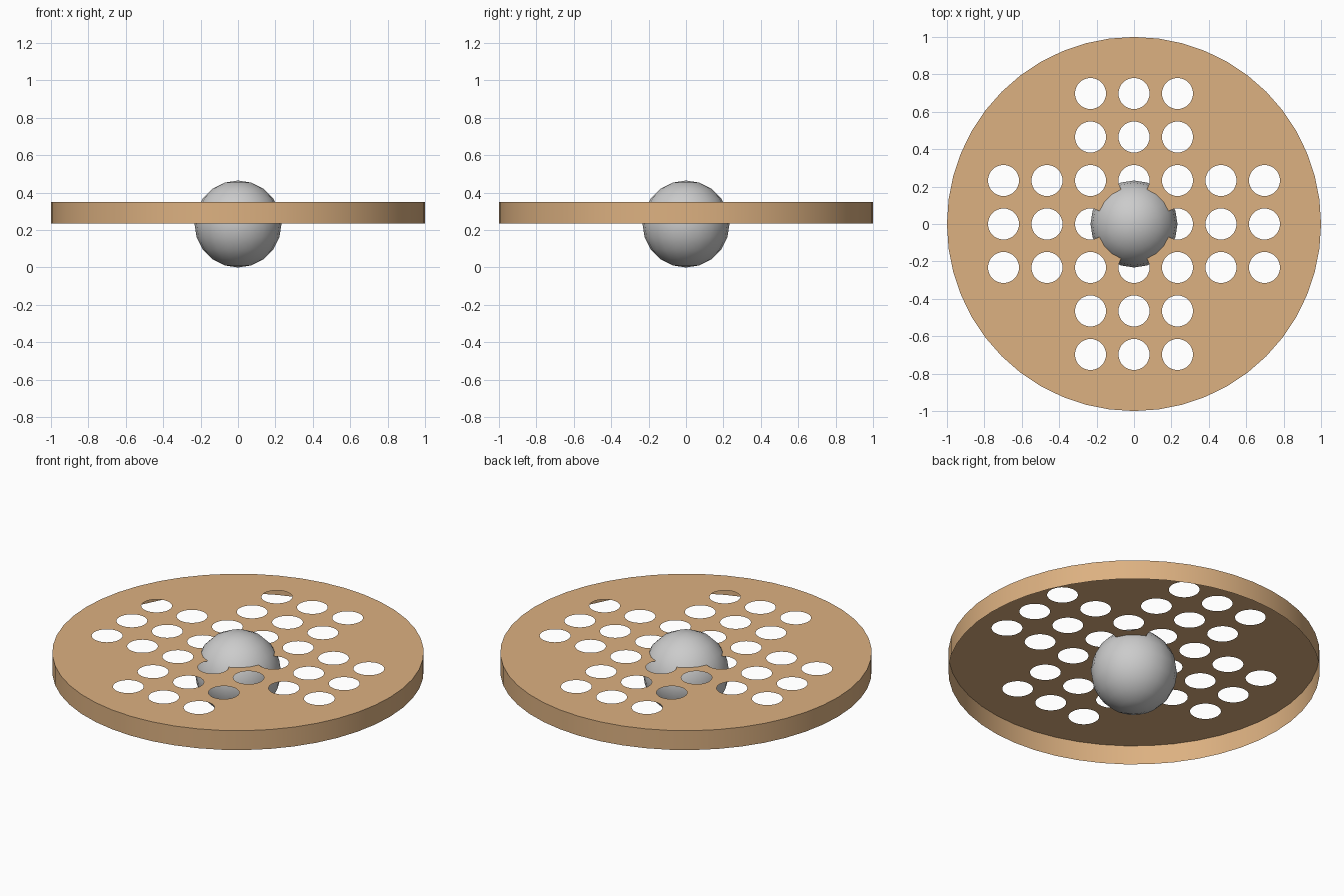
import bpy, bmesh, math
from mathutils import Matrix

if "Cube" in bpy.data.objects:
    bpy.data.objects.remove(bpy.data.objects["Cube"])

PITCH, HOLE_R = 0.2325, 0.083
Z0, Z1 = 0.235, 0.35


def finish(bm, name):
    me = bpy.data.meshes.new(name)
    bm.to_mesh(me)
    bm.free()
    ob = bpy.data.objects.new(name, me)
    bpy.context.collection.objects.link(ob)
    return ob


def smooth(ob):
    bpy.ops.object.select_all(action='DESELECT')
    ob.select_set(True)
    bpy.context.view_layer.objects.active = ob
    bpy.ops.object.shade_smooth_by_angle(angle=math.radians(40))


def circle(bm, x, y, z, r, n):
    """Closed ring of edges."""
    vs = [bm.verts.new((x + r * math.cos(math.tau * k / n),
                        y + r * math.sin(math.tau * k / n), z)) for k in range(n)]
    return [bm.edges.new((vs[k], vs[(k + 1) % n])) for k in range(n)]


# Thin board top, with a cross-shaped grid of holes
bm = bmesh.new()
rim = circle(bm, 0, 0, Z1, 1, 48)
edges = list(rim)
for i in range(-3, 4):
    for j in range(-3, 4):
        if min(abs(i), abs(j)) <= 1:
            edges += circle(bm, i * PITCH, j * PITCH, Z1, HOLE_R, 32)
bmesh.ops.triangle_fill(bm, edges=edges, use_beauty=True, use_dissolve=False,
                        normal=(0, 0, 1))

# Skirt hanging from the outer edge; the underside is open
skirt = bmesh.ops.extrude_edge_only(bm, edges=rim)["geom"]
bmesh.ops.translate(bm, vec=(0, 0, Z0 - Z1),
                    verts=[g for g in skirt if isinstance(g, bmesh.types.BMVert)])
bmesh.ops.recalc_face_normals(bm, faces=bm.faces)
top = max(bm.faces, key=lambda f: abs(f.normal.z))
if top.normal.z < 0:
    bmesh.ops.reverse_faces(bm, faces=bm.faces)
board = finish(bm, "board")
wood = bpy.data.materials.new("wood")
wood.diffuse_color = (0.72, 0.44, 0.22, 1)
wood.use_nodes = True
wood.node_tree.nodes["Principled BSDF"].inputs["Base Color"].default_value = wood.diffuse_color
board.data.materials.append(wood)
smooth(board)

# Ball resting through the middle of the board
bm = bmesh.new()
bmesh.ops.create_uvsphere(bm, u_segments=20, v_segments=10, radius=0.2325,
                          matrix=Matrix.Translation((0, 0, 0.2325)))
ball = finish(bm, "ball")
smooth(ball)
